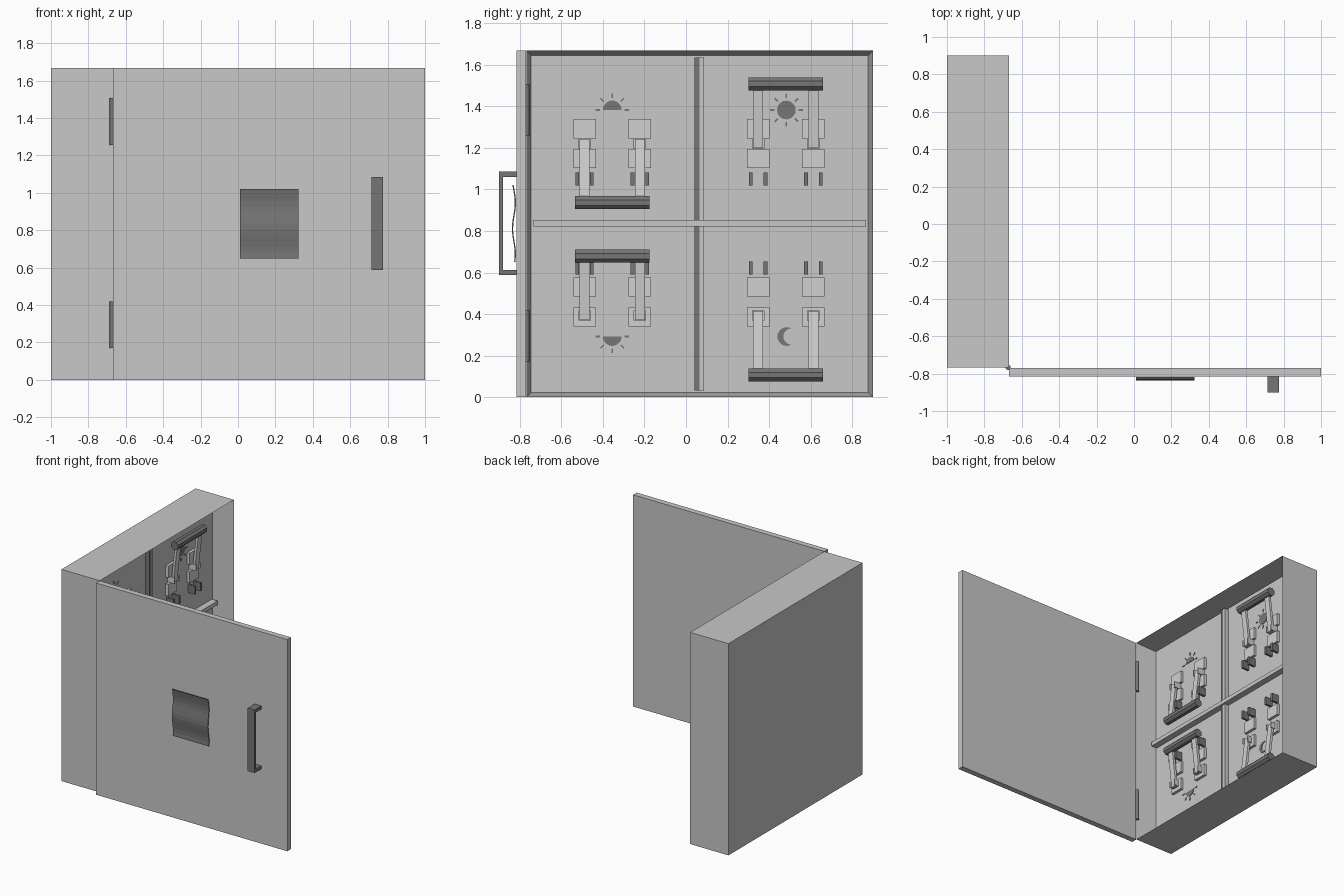
import bpy, bmesh, math
from mathutils import Vector

if "Cube" in bpy.data.objects:
    bpy.data.objects.remove(bpy.data.objects["Cube"])


def material(name, v):
    m = bpy.data.materials.new(name)
    m.diffuse_color = (v, v, v, 1)
    m.use_nodes = True
    m.node_tree.nodes["Principled BSDF"].inputs["Base Color"].default_value = m.diffuse_color
    return m


LIGHT = material("light grey paint", 0.58)
PALE = material("pale metal", 0.64)
DARK = material("dark grey", 0.18)
PANEL = -0.835  # front of the mounting panel inside the cabinet


def finish(name, bm, mat):
    bmesh.ops.recalc_face_normals(bm, faces=bm.faces)
    mesh = bpy.data.meshes.new(name)
    bm.to_mesh(mesh)
    bm.free()
    mesh.materials.append(mat)
    ob = bpy.data.objects.new(name, mesh)
    bpy.context.collection.objects.link(ob)
    return ob


def add_box(bm, x, y, z):
    vs = bmesh.ops.create_cube(bm, size=1)["verts"]
    for v in vs:
        for i, r in enumerate((x, y, z)):
            v.co[i] = r[0] if v.co[i] < 0 else r[1]


def box(name, x, y, z, mat):
    bm = bmesh.new()
    add_box(bm, x, y, z)
    return finish(name, bm, mat)


def add_prism(bm, pts, axis, depth):
    """Extrude a closed outline of 3D points along axis."""
    f = bm.faces.new([bm.verts.new(p) for p in pts])
    r = bmesh.ops.extrude_face_region(bm, geom=[f])
    vs = [g for g in r["geom"] if isinstance(g, bmesh.types.BMVert)]
    bmesh.ops.translate(bm, verts=vs, vec=Vector(axis) * depth)


def arc(cy, cz, r, a0, a1, n):
    return [(PANEL, cy + r * math.cos(math.radians(a0 + (a1 - a0) * i / n)),
             cz + r * math.sin(math.radians(a0 + (a1 - a0) * i / n))) for i in range(n + 1)]


# Cabinet: block with recessed front
bm = bmesh.new()
add_box(bm, (-1, -0.667), (-0.768, 0.9), (0, 1.668))
bm.normal_update()
front = max(bm.faces, key=lambda f: f.calc_center_median().x)
bmesh.ops.inset_region(bm, faces=[front], thickness=0.033)
bmesh.ops.translate(bm, verts=front.verts, vec=(PANEL + 0.667, 0, 0))
finish("cabinet", bm, LIGHT)

# Open door and its hinges
box("door", (-0.667, 1), (-0.815, -0.77), (0, 1.668), LIGHT)
for z in (0.17, 1.257):
    bm = bmesh.new()
    add_prism(bm, [(-0.673 + 0.014 * math.cos(i * math.pi / 6),
                    -0.767 + 0.014 * math.sin(i * math.pi / 6), z) for i in range(12)],
              (0, 0, 1), 0.25)
    finish("door_hinge", bm, DARK)

# Door handle
bm = bmesh.new()
add_prism(bm, [(0.715, y, z) for y, z in
               ((-0.815, 0.588), (-0.9, 0.588), (-0.9, 1.085), (-0.815, 1.085),
                (-0.815, 1.06), (-0.88, 1.06), (-0.88, 0.613), (-0.815, 0.613))],
          (1, 0, 0), 0.06)
finish("door_handle", bm, DARK)

# Gently waved sheet fixed on the door
bm = bmesh.new()
zs = [0.65 + 0.37 * i / 12 for i in range(13)]
wave = [-0.827 + 0.007 * math.sin(i * math.pi / 4 + 0.6) for i in range(13)]
outline = [(0.01, y - 0.004, z) for y, z in zip(wave, zs)]
outline += [(0.01, y + 0.002, z) for y, z in reversed(list(zip(wave, zs)))]
add_prism(bm, outline, (1, 0, 0), 0.313)
finish("door_sheet", bm, DARK)

# Dividers between the four bays
box("cross_divider", (PANEL, PANEL + 0.05), (-0.735, 0.867), (0.822, 0.853), LIGHT)
for z in ((0.033, 0.822), (0.853, 1.635)):
    box("upright_divider_dark", (PANEL, PANEL + 0.035), (0.04, 0.066), z, DARK)
    box("upright_divider_light", (PANEL, PANEL + 0.035), (0.066, 0.086), z, LIGHT)


def switch(cy, hinge, direction, bases, jaws):
    """Double-arm lever switch; direction is +1 with the lever up, -1 down."""
    bm_base, bm_arm, bm_clip, bm_jaw = (bmesh.new() for _ in range(4))
    for y in (cy - 0.133, cy + 0.133):
        for z in bases:
            add_box(bm_base, (PANEL, PANEL + 0.022), (y - 0.054, y + 0.054), (z - 0.046, z + 0.046))
        # Pivot cheeks and pin
        for s in (-1, 1):
            add_box(bm_clip, (PANEL, PANEL + 0.06), (y + s * 0.026 - 0.004, y + s * 0.026 + 0.004),
                    (hinge - 0.024, hinge + 0.024))
            add_box(bm_jaw, (PANEL, PANEL + 0.06), (y + s * 0.035 - 0.009, y + s * 0.035 + 0.009),
                    (jaws - 0.032, jaws + 0.032))
        add_box(bm_clip, (PANEL, PANEL + 0.035), (y - 0.03, y + 0.03), (hinge - 0.024, hinge + 0.024))
        # Sloping arm
        z0, z1 = hinge - direction * 0.02, hinge + direction * 0.275
        add_prism(bm_arm, [(PANEL + 0.025, y - 0.024, z0), (PANEL + 0.045, y - 0.024, z0),
                           (PANEL + 0.08, y - 0.024, z1), (PANEL + 0.06, y - 0.024, z1)],
                  (0, 1, 0), 0.048)
    finish("switch_base", bm_base, PALE)
    finish("switch_pivot", bm_clip, PALE)
    finish("switch_arm", bm_arm, PALE)
    finish("switch_jaw", bm_jaw, DARK)
    # Eight-sided grip bar
    bm = bmesh.new()
    zc = hinge + direction * 0.286
    add_prism(bm, [(PANEL + 0.072 + 0.034 * math.cos((i + 0.5) * math.pi / 4), cy - 0.18,
                    zc + 0.034 * math.sin((i + 0.5) * math.pi / 4)) for i in range(8)],
              (0, 1, 0), 0.36)
    finish("switch_grip", bm, DARK)


UPPER, LOWER = (1.292, 1.148), (0.386, 0.53)
switch(-0.355, 1.222, -1, UPPER, 1.05)
switch(0.48, 1.222, 1, UPPER, 1.05)
switch(-0.355, 0.393, 1, LOWER, 0.622)
switch(0.48, 0.393, -1, LOWER, 0.622)


def sun(name, cy, cz, start, sweep):
    bm = bmesh.new()
    n = 20
    pts = arc(cy, cz, 0.045, start, start + sweep, n)
    add_prism(bm, pts[:-1] if sweep == 360 else pts, (1, 0, 0), 0.004)
    rays = 8 if sweep == 360 else 5
    for i in range(rays):
        a = math.radians(start + i * 45)
        u, v = Vector((0, math.cos(a), math.sin(a))), Vector((0, -math.sin(a), math.cos(a)))
        c = Vector((PANEL, cy, cz))
        add_prism(bm, [c + u * r + v * t for r, t in
                       ((0.058, -0.004), (0.08, -0.004), (0.08, 0.004), (0.058, 0.004))],
                  (1, 0, 0), 0.004)
    finish(name, bm, DARK)


# Time-of-day symbols
sun("rising_sun", -0.355, 1.382, 0, 180)
sun("full_sun", 0.483, 1.382, 0, 360)
sun("setting_sun", -0.355, 0.292, 180, 180)
bm = bmesh.new()
moon = arc(0.485, 0.292, 0.045, 60, 300, 18)
moon += arc(0.5075, 0.292, 0.039, 270, 90, 14)[1:-1]
add_prism(bm, moon, (1, 0, 0), 0.004)
finish("crescent_moon", bm, DARK)
